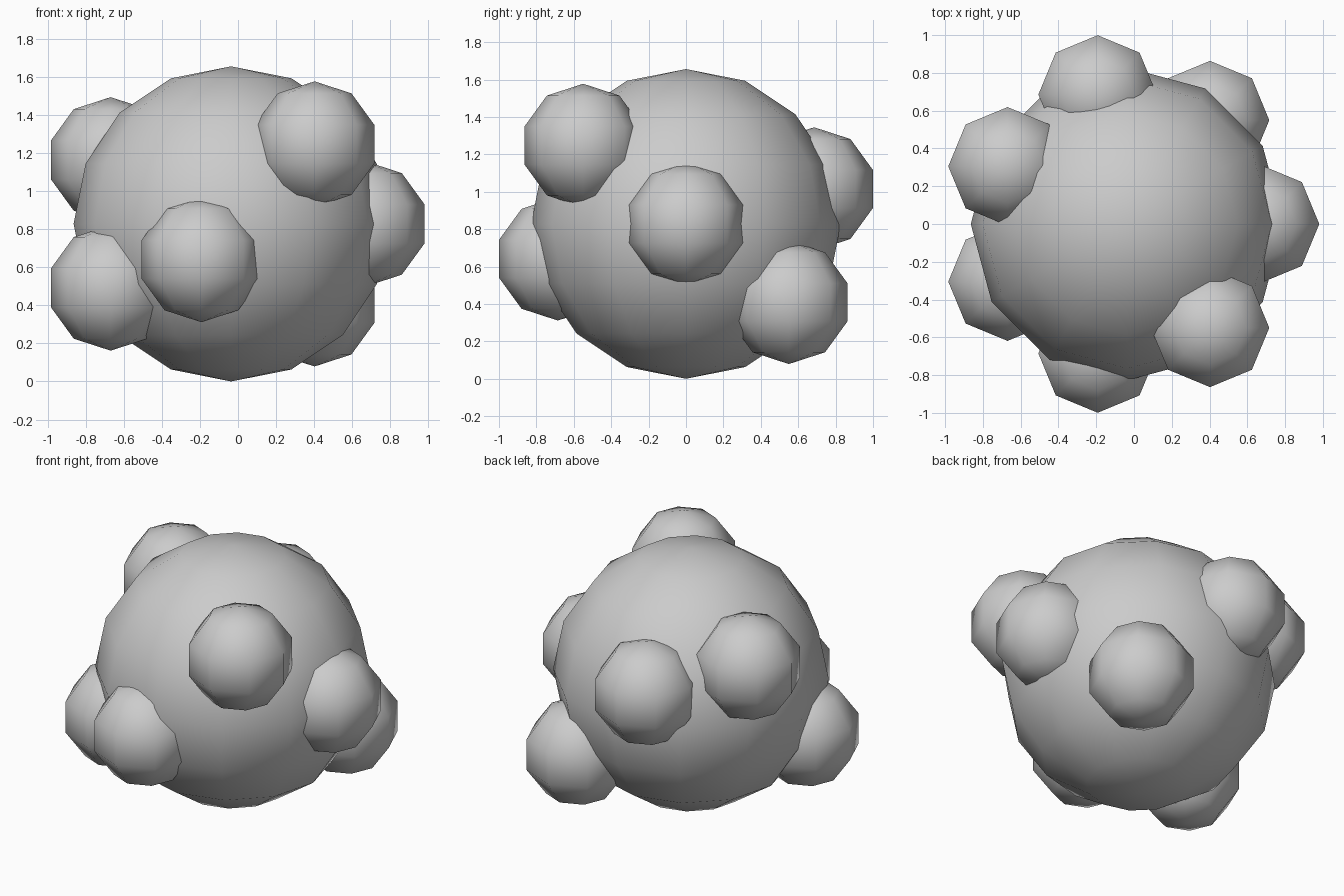
import bpy
import math

if "Cube" in bpy.data.objects:
    bpy.data.objects.remove(bpy.data.objects["Cube"])

grey = bpy.data.materials.new("light_grey")
grey.diffuse_color = (0.6, 0.6, 0.6, 1.0)
grey.use_nodes = True
grey.node_tree.nodes["Principled BSDF"].inputs["Base Color"].default_value = grey.diffuse_color


def ball(name, location, radius, segments, rings):
    """Smooth-shaded low-poly ball."""
    bpy.ops.mesh.primitive_uv_sphere_add(
        segments=segments, ring_count=rings, radius=radius, location=location)
    obj = bpy.context.object
    obj.name = name
    obj.data.materials.append(grey)
    bpy.ops.object.shade_smooth()
    return obj


CX, CZ = -0.036, 0.828      # centre of the body
RING = 0.703                # distance of the bumps from the body axis
WAVE = 0.43                 # height of the wave the bumps follow

# Large central body
ball("body", (CX, 0, CZ), 0.828, 12, 8)

# Seven bumps around the body, rising and falling
for i in range(7):
    a = 2 * math.pi * i / 7
    ball(f"bump_{i + 1}",
         (CX + RING * math.cos(a), RING * math.sin(a), CZ - WAVE * math.sin(2 * a)),
         0.33, 8, 5)
